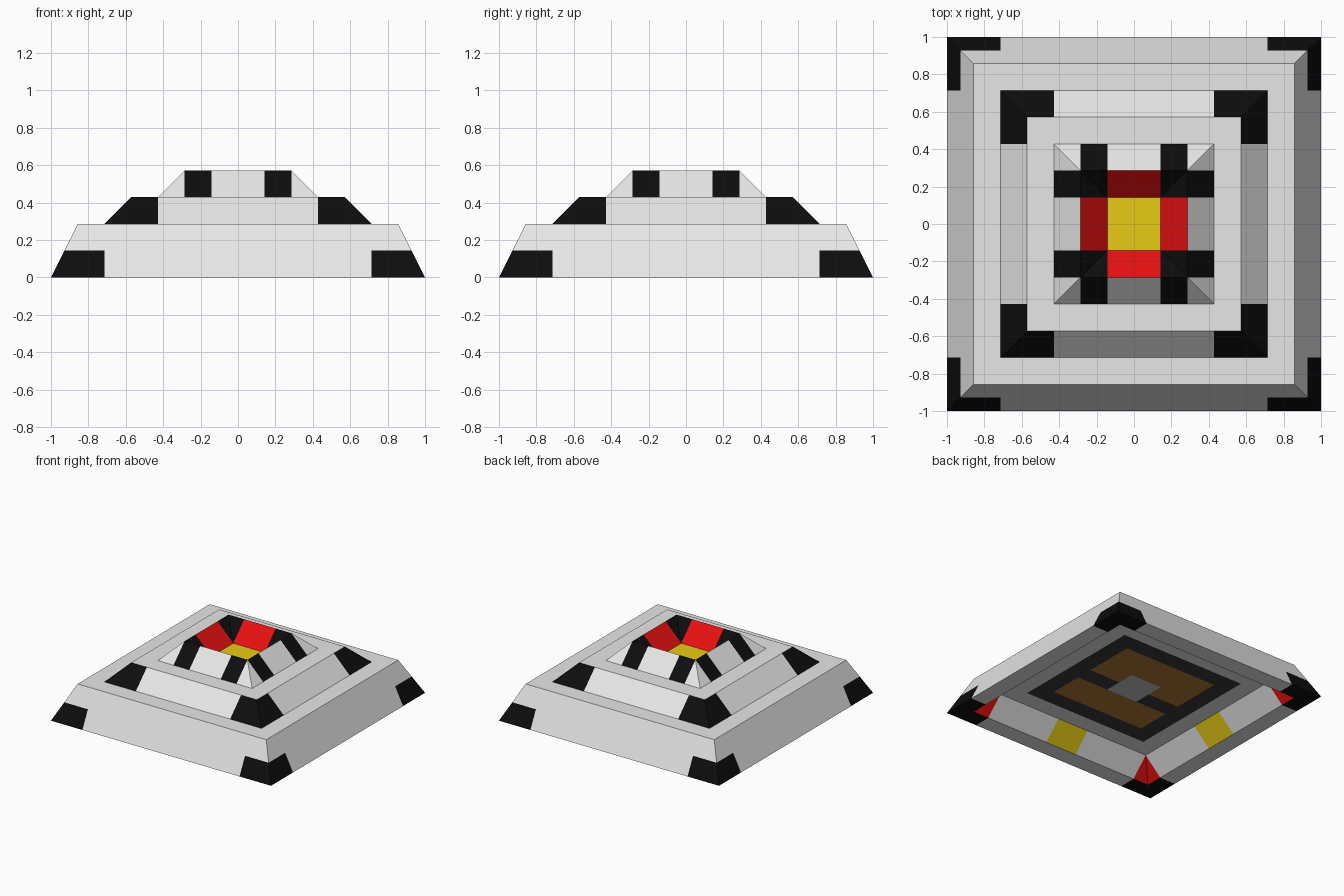
import bpy, bmesh
from mathutils import Vector

if "Cube" in bpy.data.objects:
    bpy.data.objects.remove(bpy.data.objects["Cube"])

U = 1 / 7  # the whole design sits on a 14 x 14 unit grid


def make_mat(name, r, g, b):
    m = bpy.data.materials.new(name)
    m.diffuse_color = (r, g, b, 1)
    m.use_nodes = True
    m.node_tree.nodes["Principled BSDF"].inputs["Base Color"].default_value = m.diffuse_color
    return m


MATS = {
    "light": make_mat("light_grey", 0.8, 0.8, 0.8),
    "black": make_mat("black", 0.004, 0.004, 0.004),
    "red": make_mat("red", 0.8, 0.005, 0.005),
    "yellow": make_mat("yellow", 0.8, 0.6, 0.007),
    "dark": make_mat("dark_grey", 0.038, 0.038, 0.038),
    "brown": make_mat("brown", 0.42, 0.18, 0.037),
    "mid": make_mat("mid_grey", 0.53, 0.53, 0.53),
}


def square_loft(name, rings, cuts, rule, z_cuts=(), cap_start=False, cap_end=False):
    """Join square rings (half width, z), slice on grid lines, colour faces by rule."""
    bm = bmesh.new()
    loops = [[bm.verts.new((sx * h, sy * h, z))
              for sx, sy in ((-1, -1), (1, -1), (1, 1), (-1, 1))] for h, z in rings]
    for a, b in zip(loops, loops[1:]):
        for i in range(4):
            j = (i + 1) % 4
            bm.faces.new((a[i], a[j], b[j], b[i]))
    if cap_start:
        bm.faces.new(loops[0][::-1])
    if cap_end:
        bm.faces.new(loops[-1])
    planes = [((c, 0, 0), (1, 0, 0)) for c in cuts]
    planes += [((0, c, 0), (0, 1, 0)) for c in cuts]
    planes += [((0, 0, c), (0, 0, 1)) for c in z_cuts]
    for co, no in planes:
        bmesh.ops.bisect_plane(bm, geom=bm.verts[:] + bm.edges[:] + bm.faces[:],
                               dist=1e-4, plane_co=co, plane_no=no)
    keys = list(MATS)
    for f in bm.faces:
        c = f.calc_center_median()
        lo, hi = sorted((abs(c.x), abs(c.y)))
        f.material_index = keys.index(rule(c, lo, hi))
    bmesh.ops.scale(bm, vec=Vector((U, U, U)), verts=bm.verts)
    me = bpy.data.meshes.new(name)
    bm.to_mesh(me)
    bm.free()
    for m in MATS.values():
        me.materials.append(m)
    ob = bpy.data.objects.new(name, me)
    bpy.context.collection.objects.link(ob)


# Base: bottom rim, sloped wall and ledge, with black lower corners
def base_rule(c, lo, hi):
    return "black" if lo > 5 and c.z < 0.99 else "light"


# Middle step: black corners on the slope
def step_rule(c, lo, hi):
    return "black" if lo > 3 and c.z < 2.99 else "light"


# Top: striped outer slope, red pit walls, yellow pit floor
def top_rule(c, lo, hi):
    if hi < 1:
        return "yellow"
    if hi < 2:
        return "red" if lo < 1 else "black"
    return "black" if 1 < lo < 2 else "light"


# Underside: sloped recess walls and a flat painted panel
def under_rule(c, lo, hi):
    if c.z < 0.99:
        return "red" if lo > 5 else "yellow" if lo < 1 else "light"
    if hi < 1:
        return "mid"
    if hi < 3 and not -1 < c.y < 0:
        return "brown"
    return "dark" if hi < 4 else "light"


square_loft("base_skirt", [(6, 0), (7, 0), (6, 2), (5, 2)], (-5, 5), base_rule, z_cuts=(1,))
square_loft("middle_step", [(5, 2), (4, 3), (3, 3)], (-3, 3), step_rule)
square_loft("top_crater", [(3, 3), (2, 4), (1, 3)], (-2, -1, 1, 2), top_rule, cap_end=True)
square_loft("underside_recess", [(5, 1), (6, 0)], (-5, -4, -3, -1, 0, 1, 3, 4, 5),
            under_rule, cap_start=True)
